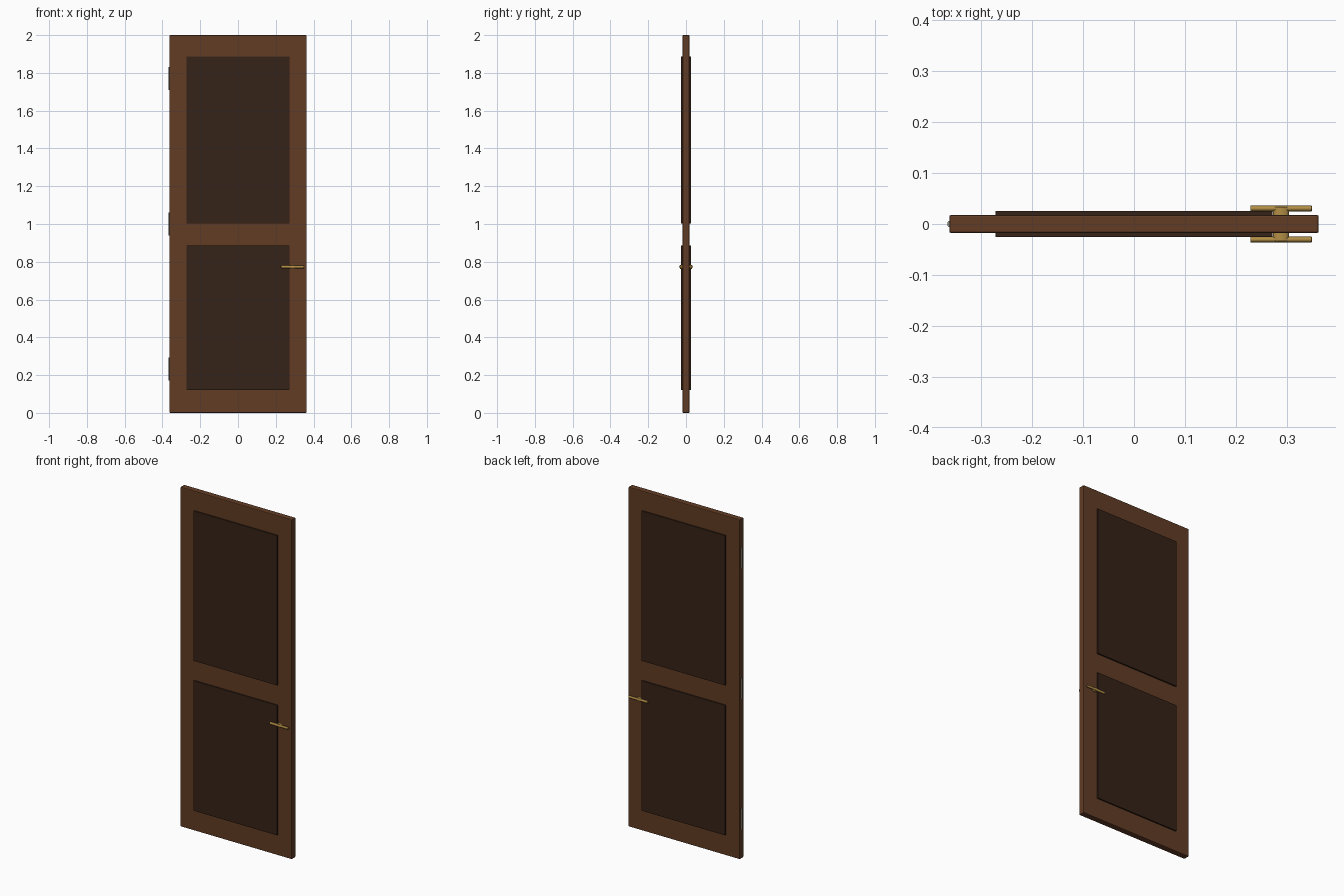
import bpy
from math import pi

if "Cube" in bpy.data.objects:
    bpy.data.objects.remove(bpy.data.objects["Cube"])


def material(name, rgb):
    m = bpy.data.materials.new(name)
    m.diffuse_color = (*rgb, 1)
    m.use_nodes = True
    m.node_tree.nodes["Principled BSDF"].inputs["Base Color"].default_value = m.diffuse_color
    return m


wood = material("wood", (0.12, 0.045, 0.018))
dark_wood = material("dark_wood", (0.036, 0.016, 0.009))
brass = material("brass", (0.45, 0.27, 0.06))
steel = material("hinge_metal", (0.3, 0.27, 0.22))


def finish(name, mat, bevel=0.0):
    o = bpy.context.object
    o.name = name
    o.data.materials.append(mat)
    bpy.ops.object.transform_apply(location=False, rotation=True, scale=True)
    if bevel:
        b = o.modifiers.new("bevel", "BEVEL")
        b.width = bevel
        b.segments = 2
    return o


def box(name, loc, size, mat, bevel=0.0):
    bpy.ops.mesh.primitive_cube_add(size=1, location=loc)
    bpy.context.object.scale = size
    return finish(name, mat, bevel)


def rod(name, loc, radii, length, rot, mat, bevel=0.0):
    bpy.ops.mesh.primitive_cylinder_add(vertices=16, radius=1, depth=1, location=loc, rotation=rot)
    bpy.context.object.scale = (*radii, length)
    o = finish(name, mat, bevel)
    bpy.ops.object.shade_smooth_by_angle(angle=0.6)
    return o


# Door slab
box("door_slab", (0, 0, 1), (0.726, 0.036, 2.0), wood, 0.004)

HANDLE_X, HANDLE_Z = 0.289, 0.773
for side, s in (("front", -1), ("back", 1)):
    # Raised panels on each face
    for label, z0, z1 in (("lower", 0.12, 0.886), ("upper", 1.003, 1.886)):
        box(f"{side}_{label}_panel", (0, s * 0.021, (z0 + z1) / 2),
            (0.544, 0.01, z1 - z0), dark_wood, 0.001)
    # Lever handle and its neck
    rod(f"{side}_handle_neck", (HANDLE_X, s * 0.025, HANDLE_Z), (0.016, 0.010), 0.016,
        (pi / 2, 0, 0), brass)
    rod(f"{side}_handle_lever", (HANDLE_X, s * 0.0305, HANDLE_Z), (0.0075, 0.0055), 0.121,
        (0, pi / 2, 0), brass, 0.001)

# Hinge barrels along the left edge
for i, z in enumerate((0.233, 1.0, 1.77)):
    rod(f"hinge_{i + 1}", (-0.360, 0, z), (0.007, 0.007), 0.122, (0, 0, 0), steel)
